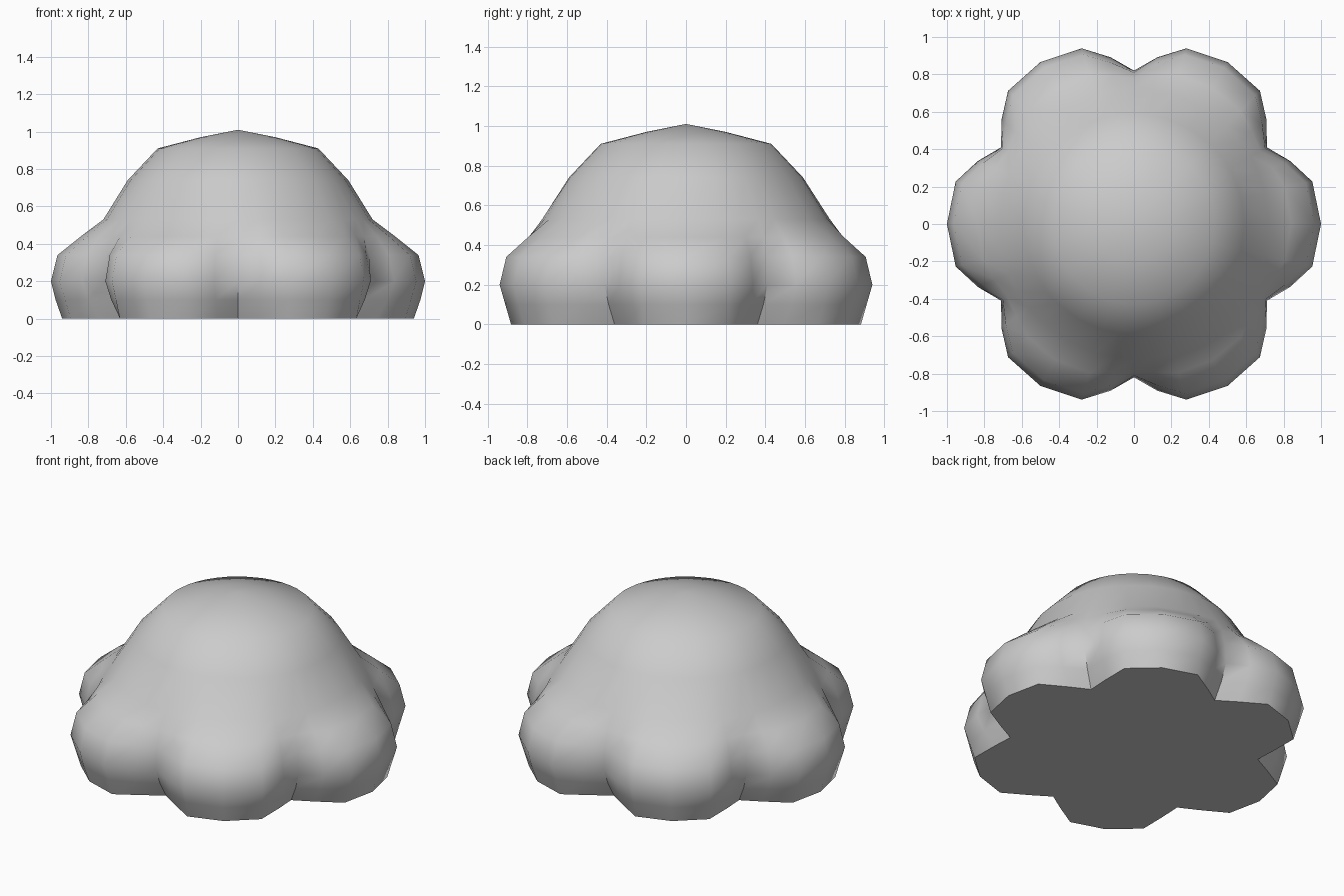
import bpy, bmesh, math

if "Cube" in bpy.data.objects:
    bpy.data.objects.remove(bpy.data.objects["Cube"])

# Half-lobe profile: height, then radius at 0, 13.4, 22 and 30 degrees from the lobe axis
RINGS = [
    (0.00, 0.94, 0.92, 0.80, 0.72),
    (0.10, 0.975, 0.95, 0.86, 0.78),
    (0.20, 1.00, 0.98, 0.90, 0.82),
    (0.34, 0.965, 0.945, 0.87, 0.81),
    (0.44, 0.84, 0.83, 0.80, 0.78),
    (0.53, 0.72, 0.72, 0.72, 0.725),
    (0.74, 0.59, 0.59, 0.59, 0.59),
    (0.91, 0.43, 0.43, 0.43, 0.43),
    (0.97, 0.20, 0.20, 0.20, 0.20),
]
# Angles around one lobe, with the profile column each uses (mirrored about the axis)
STEPS = [(-22, 3), (-13.4, 2), (0, 1), (13.4, 2), (22, 3), (30, 4)]

bm = bmesh.new()
rings = []
for row in RINGS:
    ring = []
    for lobe in range(6):
        for angle, col in STEPS:
            a = math.radians(60 * lobe + angle)
            ring.append(bm.verts.new((row[col] * math.cos(a), row[col] * math.sin(a), row[0])))
    rings.append(ring)

# Side walls, flat base and crown
n = len(rings[0])
for low, high in zip(rings, rings[1:]):
    for i in range(n):
        j = (i + 1) % n
        bm.faces.new((low[i], low[j], high[j], high[i]))
bm.faces.new(rings[0][::-1])
tip = bm.verts.new((0, 0, 1.01))
for i in range(n):
    bm.faces.new((rings[-1][i], rings[-1][(i + 1) % n], tip))
bmesh.ops.recalc_face_normals(bm, faces=bm.faces)

# Lobed dome
mesh = bpy.data.meshes.new("lobed_dome")
bm.to_mesh(mesh)
bm.free()
dome = bpy.data.objects.new("lobed_dome", mesh)
bpy.context.collection.objects.link(dome)
bpy.context.view_layer.objects.active = dome
dome.select_set(True)
bpy.ops.object.shade_smooth_by_angle(angle=math.radians(55))
